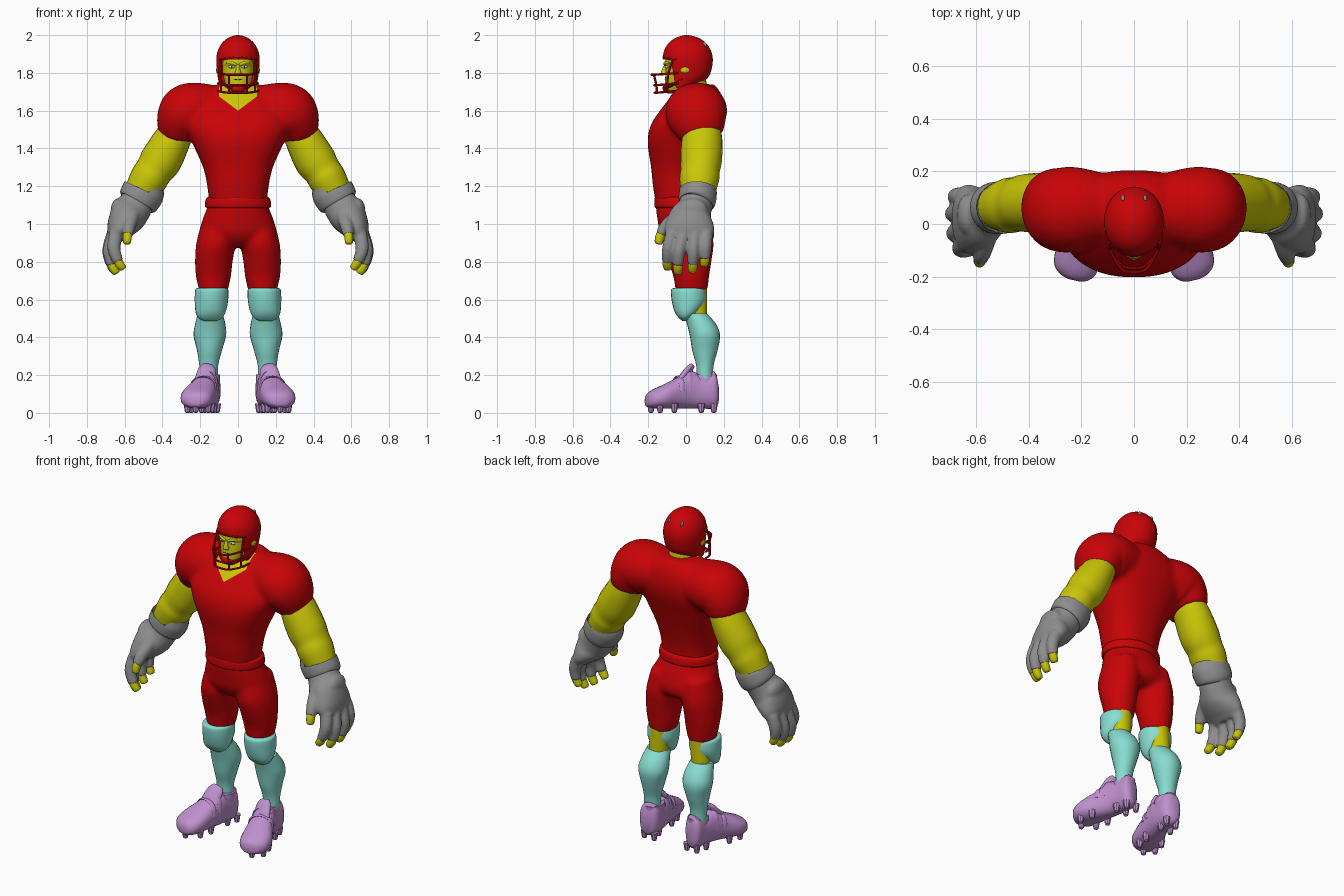
import bpy, bmesh
from math import sin, cos, pi, radians
from mathutils import Vector

if "Cube" in bpy.data.objects:
    bpy.data.objects.remove(bpy.data.objects["Cube"])

X, Y, Z = Vector((1, 0, 0)), Vector((0, 1, 0)), Vector((0, 0, 1))
made = []


def material(name, rgb):
    m = bpy.data.materials.new(name)
    m.use_nodes = True
    m.diffuse_color = (*rgb, 1)
    m.node_tree.nodes["Principled BSDF"].inputs["Base Color"].default_value = (*rgb, 1)
    return m


RED = material("red cloth", (.58, .001, .002))
SKIN = material("yellow skin", (.59, .57, .002))
TEAL = material("teal sock", (.25, .73, .64))
PURPLE = material("purple shoe", (.52, .28, .62))
GREY = material("grey glove", (.27, .27, .27))
WHITE = material("pale eye", (.6, .68, .7))
DARK = material("dark pupil", (.03, .03, .03))


def add(name, bm, mats, mirror=False):
    me = bpy.data.meshes.new(name)
    bmesh.ops.recalc_face_normals(bm, faces=bm.faces)
    bm.to_mesh(me)
    bm.free()
    ob = bpy.data.objects.new(name, me)
    bpy.context.collection.objects.link(ob)
    for m in mats:
        me.materials.append(m)
    if mirror:
        ob.modifiers.new("mirror", 'MIRROR').use_mirror_merge = False
    made.append(ob)
    return ob


def spline(rows, steps):
    out, n = [], len(rows)
    for i in range(n - 1):
        quad = list(zip(rows[max(i - 1, 0)], rows[i], rows[i + 1], rows[min(i + 2, n - 1)]))
        for s in range(steps):
            t = s / steps
            out.append([.5 * (2*b + (c-a)*t + (2*a-5*b+4*c-d)*t*t + (3*b-a-3*c+d)*t**3)
                        for a, b, c, d in quad])
    return out + [list(rows[-1])]


def loft(name, rings, mat, up=Y, axis=None, sides=24, p=1, mirror=False, steps=4):
    """Skin over rings (x, y, z, half width, half depth) along a smooth path."""
    rows = spline(rings, steps)
    pts = [Vector(r[:3]) for r in rows]
    bm, loops = bmesh.new(), []
    for i, r in enumerate(rows):
        t = (axis or pts[min(i + 1, len(pts) - 1)] - pts[max(i - 1, 0)]).normalized()
        v = (up - t * up.dot(t)).normalized()
        u = v.cross(t)
        loop = []
        for k in range(sides):
            c, s = cos(2 * pi * k / sides), sin(2 * pi * k / sides)
            c, s = (abs(q) ** p * (1 if q > 0 else -1) for q in (c, s))
            loop.append(bm.verts.new(pts[i] + u * max(r[3], .001) * c + v * max(r[4], .001) * s))
        loops.append(loop)
    for a, b in zip(loops, loops[1:]):
        for k in range(sides):
            bm.faces.new((a[k], a[k - 1], b[k - 1], b[k]))
    bm.faces.new(loops[0])
    bm.faces.new(loops[-1])
    return add(name, bm, [mat], mirror)


def bands(name, rows, mat, p=1):
    """Level rings (z, half width, front y, back y)."""
    return loft(name, [(0, (f + b) / 2, z, w, (b - f) / 2) for z, w, f, b in rows],
                mat, axis=Z, p=p, sides=36)


def tube(name, pts, r, mat, up=Z, mirror=False):
    return loft(name, [(*q, r, r) for q in pts], mat, up=up, sides=8, mirror=mirror)


def ball(name, loc, size, mat, mirror=False):
    bm = bmesh.new()
    bmesh.ops.create_uvsphere(bm, u_segments=20, v_segments=12, radius=1)
    for v in bm.verts:
        v.co = Vector([c + s * q for c, s, q in zip(loc, size, v.co)])
    return add(name, bm, [mat], mirror)


def bake(ob):
    bpy.context.view_layer.update()
    me = bpy.data.meshes.new_from_object(ob.evaluated_get(bpy.context.evaluated_depsgraph_get()))
    ob.modifiers.clear()
    ob.data = me


def remove(ob):
    made.remove(ob)
    bpy.data.objects.remove(ob)


def blend(name, parts, mats, voxel, rounds=5):
    """Fuse overlapping parts into one smooth skin."""
    bm = bmesh.new()
    for ob in parts:
        bake(ob)
        bm.from_mesh(ob.data)
        remove(ob)
    ob = add(name, bm, mats)
    mod = ob.modifiers.new("fuse", 'REMESH')
    mod.mode, mod.voxel_size = 'VOXEL', voxel
    mod = ob.modifiers.new("soften", 'SMOOTH')
    mod.iterations = rounds
    bake(ob)
    return ob


# Shirt: torso and padded shoulders
torso = bands("torso", [(1.11, .152, -.16, .09), (1.2, .163, -.175, .1), (1.3, .185, -.185, .125),
                        (1.43, .243, -.203, .165), (1.52, .28, -.188, .195), (1.6, .27, -.138, .205),
                        (1.68, .2, -.075, .19), (1.74, .11, -.02, .15)], RED, p=.85)
pads = loft("pads", [(.06, .06, 1.6, .12, .12), (.2, .058, 1.605, .143, .157), (.27, .055, 1.587, .153, .164),
                     (.308, .068, 1.535, .128, .148), (.325, .083, 1.463, .095, .116)], RED, mirror=True)
shirt = blend("shirt", [torso, pads], [RED, SKIN], .014)

# Open collar cut into the shirt
bm = bmesh.new()
bm.from_mesh(shirt.data)
cuts = [((0, 0, 1.6), (.75, 0, 1)), ((0, 0, 1.6), (-.75, 0, 1)), ((.1, 0, 0), X), ((-.1, 0, 0), X), ((0, .03, 0), Y)]
for co, no in cuts:
    bmesh.ops.bisect_plane(bm, geom=bm.verts[:] + bm.edges[:] + bm.faces[:], plane_co=co, plane_no=no)
for f in bm.faces:
    c = f.calc_center_median()
    f.material_index = int(c.z - 1.6 > .75 * abs(c.x) and abs(c.x) < .1 and c.y < .03)
bm.to_mesh(shirt.data)
bm.free()

# Trousers and waistband
hips = bands("hips", [(1.12, .155, -.16, .095), (1.07, .17, -.158, .112), (1.03, .186, -.152, .128), (.96, .203, -.14, .15),
                      (.91, .19, -.11, .14), (.88, .12, -.07, .1)], RED)
thighs = loft("thighs", [(.105, .012, 1.02, .085, .115), (.118, .012, .9, .103, .135), (.128, .02, .8, .1, .115),
                         (.13, .028, .72, .093, .095), (.13, .028, .64, .075, .085)], RED, axis=Z, mirror=True)
blend("trousers", [hips, thighs], [RED], .013, 8)
bands("waistband", [(1.085, .166, -.16, .106), (1.095, .175, -.167, .114),
                    (1.13, .171, -.167, .11), (1.142, .16, -.163, .1)], RED)

# Knees, knee pads and socks
loft("knees", [(.133, .05, .68, .06, .06), (.145, .06, .46, .055, .053)], SKIN, axis=Z, mirror=True)
loft("knee_pads", [(.138, .012, .66, .078, .08), (.139, .012, .648, .088, .092), (.141, .015, .59, .088, .09),
                   (.145, .005, .535, .08, .065), (.147, -.004, .505, .064, .036), (.147, -.006, .487, .035, .014)],
     TEAL, axis=Z, mirror=True)
loft("socks", [(.147, .05, .525, .066, .062), (.147, .082, .47, .08, .077), (.149, .1, .41, .086, .08),
               (.151, .1, .33, .066, .067), (.155, .1, .25, .05, .046), (.155, .1, .16, .048, .042)],
     TEAL, axis=Z, mirror=True)

# Shoes: body, ankle collar, tongue, straps, studs
toe = Vector((.22, -.97, 0))
loft("shoes", [(.145, .168, .1, .03, .055), (.147, .145, .123, .055, .1), (.153, .08, .113, .06, .09),
               (.165, .02, .123, .065, .1), (.187, -.05, .104, .075, .081), (.212, -.12, .086, .088, .063),
               (.224, -.175, .074, .08, .049), (.227, -.205, .066, .05, .034), (.228, -.214, .06, .02, .015)],
     PURPLE, up=Z, axis=toe, p=.85, mirror=True)
loft("shoe_collars", [(.152, .09, .1, .055, .068), (.15, .09, .17, .055, .072), (.148, .094, .203, .052, .07)],
     PURPLE, axis=Z, mirror=True)
loft("shoe_tongues", [(.18, -.035, .16, .052, .022), (.163, .012, .225, .048, .02), (.157, .035, .252, .03, .013)],
     PURPLE, mirror=True)
for i, (x, y, top, w) in enumerate([(.168, .005, .224, .06), (.183, -.04, .192, .068)]):
    arc = [(x + w * cos(a), y + .02 * cos(a), .115 + (top - .115) * sin(a) ** .7, .015, .005)
           for a in [pi * k / 8 for k in range(9)]]
    loft("shoe_strap_%d" % i, arc, PURPLE, up=Z + Y * .01, sides=10, mirror=True, steps=2)
for i, (along, side) in enumerate([(0, 0), (.05, 1), (.05, -1), (.13, 1), (.13, -1), (.28, 1), (.28, -1), (.35, 1), (.35, -1)]):
    x, y = .224 - along * .23 + side * (.055 if along < .2 else .033), -.185 + along * .95
    loft("stud_%d" % i, [(x, y, .05, .021, .021), (x, y, .018, .016, .016), (x, y, .004, .013, .013), (x, y, 0, .006, .006)],
         PURPLE, axis=Z, sides=8, mirror=True, steps=1)

# Bare arms
loft("arms", [(.3, .09, 1.54, .08, .09), (.352, .085, 1.44, .1, .108), (.408, .08, 1.338, .11, .11),
              (.447, .075, 1.28, .1, .103), (.475, .07, 1.235, .1, .105), (.515, .065, 1.16, .09, .088)],
     SKIN, mirror=True)

# Gloves: cuff, hand with padded back, fingers with bare tips
loft("glove_cuffs", [(.497, .063, 1.18, .1, .092), (.5, .063, 1.172, .113, .1), (.53, .06, 1.12, .108, .098),
                     (.537, .058, 1.108, .09, .085)], GREY, mirror=True)
parts = [loft("palm", [(.525, .06, 1.13, .088, .088), (.555, .045, 1.08, .095, .092), (.59, .025, 1.03, .095, .118),
                       (.63, .018, .97, .07, .132), (.655, .016, .92, .038, .118)], GREY),
         ball("back_pad", (.632, .035, 1.075), (.042, .08, .062), GREY)]
fingers = [[(.645, -.07, .95), (.657, -.094, .87), (.634, -.1, .8), (.61, -.096, .766)],
           [(.653, -.012, .95), (.68, -.035, .86), (.667, -.043, .782), (.645, -.043, .743)],
           [(.657, .047, .95), (.685, .04, .86), (.673, .036, .787), (.653, .034, .75)],
           [(.652, .105, .95), (.675, .104, .88), (.668, .1, .818), (.652, .096, .783)],
           [(.555, -.04, 1.05), (.575, -.105, .99), (.585, -.134, .942), (.588, -.145, .9)]]
for i, (a, b, c, d) in enumerate(fingers):
    parts.append(loft("finger", [(*a, .038, .037), (*b, .035, .033), (*c, .028, .028)], GREY, up=X * .3 + Y, sides=14))
    end = Vector(d) + (Vector(d) - Vector(c)) * .18
    loft("fingertip_%d" % i, [(*b, .02, .02), (*c, .024, .025), (*d, .02, .021), (*end, .006, .006)],
         SKIN, up=X * .3 + Y, sides=14, mirror=True)
gloves = blend("gloves", parts, [GREY], .008, 3)
gloves.modifiers.new("mirror", 'MIRROR').use_mirror_merge = False

# Neck, head and face
bands("neck", [(1.6, .085, -.06, .12), (1.7, .078, -.05, .115), (1.8, .07, -.05, .1)], SKIN)
bands("head", [(1.692, .03, -.1, -.03), (1.71, .052, -.114, .02), (1.75, .07, -.112, .05), (1.8, .081, -.108, .07),
               (1.835, .082, -.106, .07), (1.85, .082, -.113, .07), (1.89, .075, -.1, .06)], SKIN, p=.9)
loft("nose", [(0, -.106, 1.845, .009, .008), (0, -.116, 1.815, .012, .013), (0, -.116, 1.797, .018, .016),
              (0, -.108, 1.788, .01, .008)], SKIN, axis=Z, sides=12)
loft("brows", [(.008, -.112, 1.842, .006, .007), (.035, -.11, 1.853, .007, .008), (.062, -.09, 1.853, .004, .006)],
     SKIN, up=Z, sides=10, mirror=True)
ball("eyes", (.034, -.102, 1.832), (.017, .008, .008), WHITE, True)
ball("pupils", (.033, -.108, 1.832), (.005, .004, .005), DARK, True)
tube("mouth", [(-.024, -.107, 1.763), (0, -.112, 1.766), (.024, -.107, 1.763)], .002, DARK)

# Helmet with the face opening cut out
helmet = bands("helmet", [(1.7, .075, -.09, .03), (1.73, .096, -.1, .06), (1.77, .106, -.108, .112), (1.81, .11, -.115, .133),
                          (1.87, .115, -.122, .142), (1.92, .106, -.115, .131), (1.96, .083, -.09, .103),
                          (1.985, .052, -.055, .068), (1.997, .022, -.02, .03), (2, .004, 0, .008)], RED)
bm = bmesh.new()
bmesh.ops.create_cube(bm, size=1)
for v in bm.verts:
    v.co = Vector((v.co.x * .17, v.co.y * .3 - .16, v.co.z * .23 + 1.757))
cutter = add("opening_cutter", bm, [RED])
cutter.hide_render = True
mod = helmet.modifiers.new("opening", 'BOOLEAN')
mod.operation, mod.object = 'DIFFERENCE', cutter
bake(helmet)
remove(cutter)

# Helmet trim, ear holes and vents
tube("helmet_brow", [(-.098, -.05, 1.87), (-.07, -.093, 1.875), (0, -.12, 1.882), (.07, -.093, 1.875), (.098, -.05, 1.87)], .006, RED)
tube("helmet_ridges", [(.024, -.109, 1.91), (.028, -.086, 1.95), (.03, -.04, 1.982), (.026, .02, 1.99)], .003, RED, up=X, mirror=True)
ball("ear_holes", (.11, -.005, 1.815), (.006, .024, .016), SKIN, True)
ball("helmet_vents", (.042, .096, 1.945), (.008, .014, .018), GREY, True)

# Chin strap and face guard
ball("chin_cup", (0, -.1, 1.718), (.042, .024, .023), RED)
tube("chin_straps", [(.03, -.112, 1.72), (.07, -.075, 1.735), (.1, -.02, 1.77)], .008, RED, mirror=True)
for i, (z, y) in enumerate([(1.79, -.183), (1.735, -.168), (1.695, -.166)]):
    tube("guard_bar_%d" % i, [(-.106, -.04, z + .01), (-.09, -.1, z + .005), (-.048, y + .012, z), (0, y, z),
                              (.048, y + .012, z), (.09, -.1, z + .005), (.106, -.04, z + .01)], .006, RED)
tube("guard_uprights", [(.048, -.17, 1.79), (.048, -.157, 1.735), (.048, -.154, 1.695)], .006, RED, up=Y, mirror=True)
tube("guard_sides", [(.09, -.1, 1.7), (.092, -.095, 1.79), (.09, -.072, 1.865)], .006, RED, up=Y, mirror=True)

# Smooth shading with sharp rims
bpy.ops.object.select_all(action='DESELECT')
for ob in made:
    ob.select_set(True)
bpy.context.view_layer.objects.active = shirt
bpy.ops.object.shade_smooth_by_angle(angle=radians(42))
